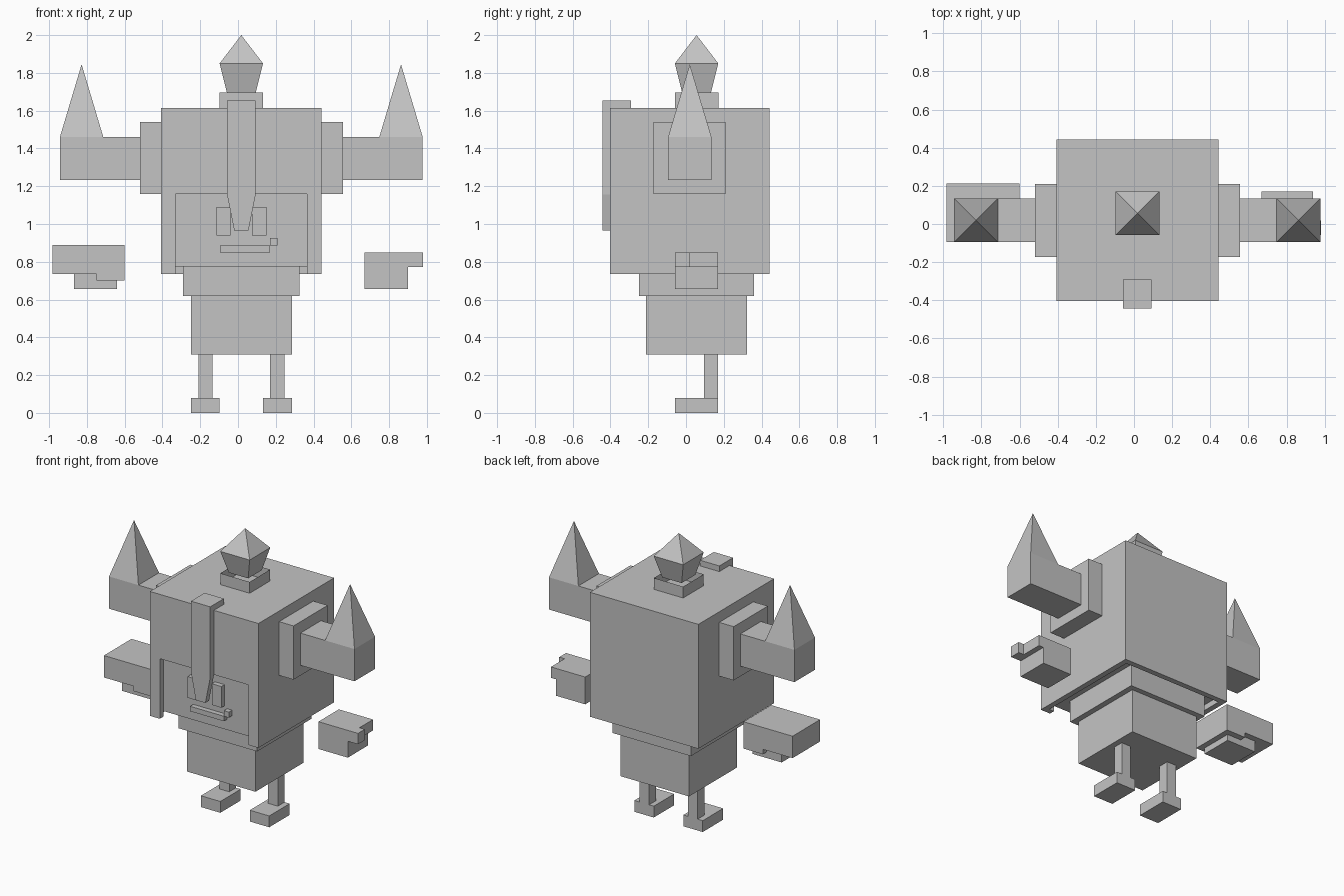
import bpy, bmesh

if "Cube" in bpy.data.objects:
    bpy.data.objects.remove(bpy.data.objects["Cube"])

CX = 0.0175  # symmetry plane of the figure
CY = 0.02

grey = bpy.data.materials.new("grey")
grey.diffuse_color = (0.55, 0.55, 0.55, 1)
grey.use_nodes = True
grey.node_tree.nodes["Principled BSDF"].inputs["Base Color"].default_value = grey.diffuse_color


def finish(name, bm):
    bmesh.ops.recalc_face_normals(bm, faces=bm.faces)
    me = bpy.data.meshes.new(name)
    bm.to_mesh(me)
    bm.free()
    me.materials.append(grey)
    ob = bpy.data.objects.new(name, me)
    bpy.context.collection.objects.link(ob)
    return ob


def box(name, x, y, z):
    bm = bmesh.new()
    bmesh.ops.create_cube(bm, size=1)
    for v in bm.verts:
        v.co = [lo + (hi - lo) * (c + 0.5) for c, (lo, hi) in zip(v.co, (x, y, z))]
    return finish(name, bm)


def flip(x):
    return (2 * CX - x[1], 2 * CX - x[0])


def pair(name, x, y, z):
    box("left_" + name, x, y, z)
    box("right_" + name, flip(x), y, z)


def square_loft(name, cx, cy, rings):
    """Stack of square rings (half width, height); zero width gives an apex."""
    bm = bmesh.new()
    prev = None
    for h, z in rings:
        if h == 0:
            tip = bm.verts.new((cx, cy, z))
            for i in range(4):
                bm.faces.new((prev[i], prev[(i + 1) % 4], tip))
            break
        ring = [bm.verts.new((cx + sx * h, cy + sy * h, z))
                for sx, sy in ((-1, -1), (1, -1), (1, 1), (-1, 1))]
        if prev is None:
            bm.faces.new(ring[::-1])
        else:
            for i in range(4):
                j = (i + 1) % 4
                bm.faces.new((prev[i], prev[j], ring[j], ring[i]))
        prev = ring
    return finish(name, bm)


def prism(name, pts, y0, y1):
    """Front outline (x, z) extruded in depth."""
    bm = bmesh.new()
    f = bm.faces.new([bm.verts.new((x, y0, z)) for x, z in pts])
    ext = bmesh.ops.extrude_face_region(bm, geom=[f])
    for v in ext["geom"]:
        if isinstance(v, bmesh.types.BMVert):
            v.co.y = y1
    return finish(name, bm)


# Helmet: open-bottomed shell with a face opening at the front
helmet = box("helmet", (-0.407, 0.442), (-0.403, 0.443), (0.735, 1.615))
cutters = [box("cavity_cutter", (-0.368, 0.403), (-0.364, 0.404), (0.60, 1.576)),
           box("opening_cutter", (-0.33, 0.365), (-0.60, -0.30), (0.60, 1.16))]
for c in cutters:
    c.hide_render = True
    m = helmet.modifiers.new("cut", "BOOLEAN")
    m.operation = "DIFFERENCE"
    m.solver = "EXACT"
    m.object = c
bpy.context.view_layer.objects.active = helmet
for m in list(helmet.modifiers):
    bpy.ops.object.modifier_apply(modifier=m.name)
for c in cutters:
    bpy.data.objects.remove(c)

# Head and body
box("head", (-0.367, 0.402), (-0.364, 0.403), (0.775, 1.575))
box("collar", (-0.29, 0.325), (-0.25, 0.36), (0.62, 0.775))
box("body", (-0.25, 0.285), (-0.212, 0.323), (0.31, 0.62))

# Face
pair("eye", (-0.115, -0.04), (-0.40, -0.36), (0.94, 1.09))
box("mouth", (-0.095, 0.17), (-0.40, -0.36), (0.85, 0.885))
box("mouth_corner", (0.17, 0.208), (-0.40, -0.36), (0.885, 0.925))

# Nose guard with its top tab
prism("nose_guard", [(-0.02, 0.965), (0.055, 0.965), (0.093, 1.155),
                     (0.093, 1.655), (-0.058, 1.655), (-0.058, 1.155)], -0.443, -0.403)
box("nose_guard_tab", (-0.058, 0.093), (-0.403, -0.29), (1.615, 1.655))

# Helmet horns
pair("horn_socket", (-0.52, -0.407), (-0.172, 0.21), (1.16, 1.54))
pair("horn_arm", (-0.943, -0.52), (-0.095, 0.135), (1.232, 1.46))
for side, x in (("left", -0.828), ("right", 2 * CX + 0.828)):
    square_loft(side + "_horn_tip", x, CY, [(0.115, 1.46), (0, 1.845)])

# Spike on top
square_loft("spike_base", CX, 0.056, [(0.115, 1.615), (0.115, 1.695)])
square_loft("spike", CX, 0.056, [(0.076, 1.695), (0.115, 1.85), (0, 2.0)])

# Legs and feet
pair("leg", (-0.21, -0.135), (0.095, 0.17), (0.08, 0.31))
pair("foot", (-0.25, -0.098), (-0.058, 0.17), (0.0, 0.08))

# Gloved floating hand
box("glove", (-0.983, -0.60), (-0.095, 0.213), (0.735, 0.89))
box("glove_cuff", (-0.75, -0.60), (-0.095, 0.213), (0.70, 0.735))
box("left_fist", (-0.868, -0.64), (-0.058, 0.17), (0.657, 0.735))

# Bare floating hand
box("right_fist", (0.67, 0.90), (-0.058, 0.17), (0.657, 0.85))
box("long_finger", (0.90, 0.98), (-0.058, 0.018), (0.773, 0.85))
box("short_finger", (0.90, 0.938), (0.018, 0.17), (0.773, 0.85))
